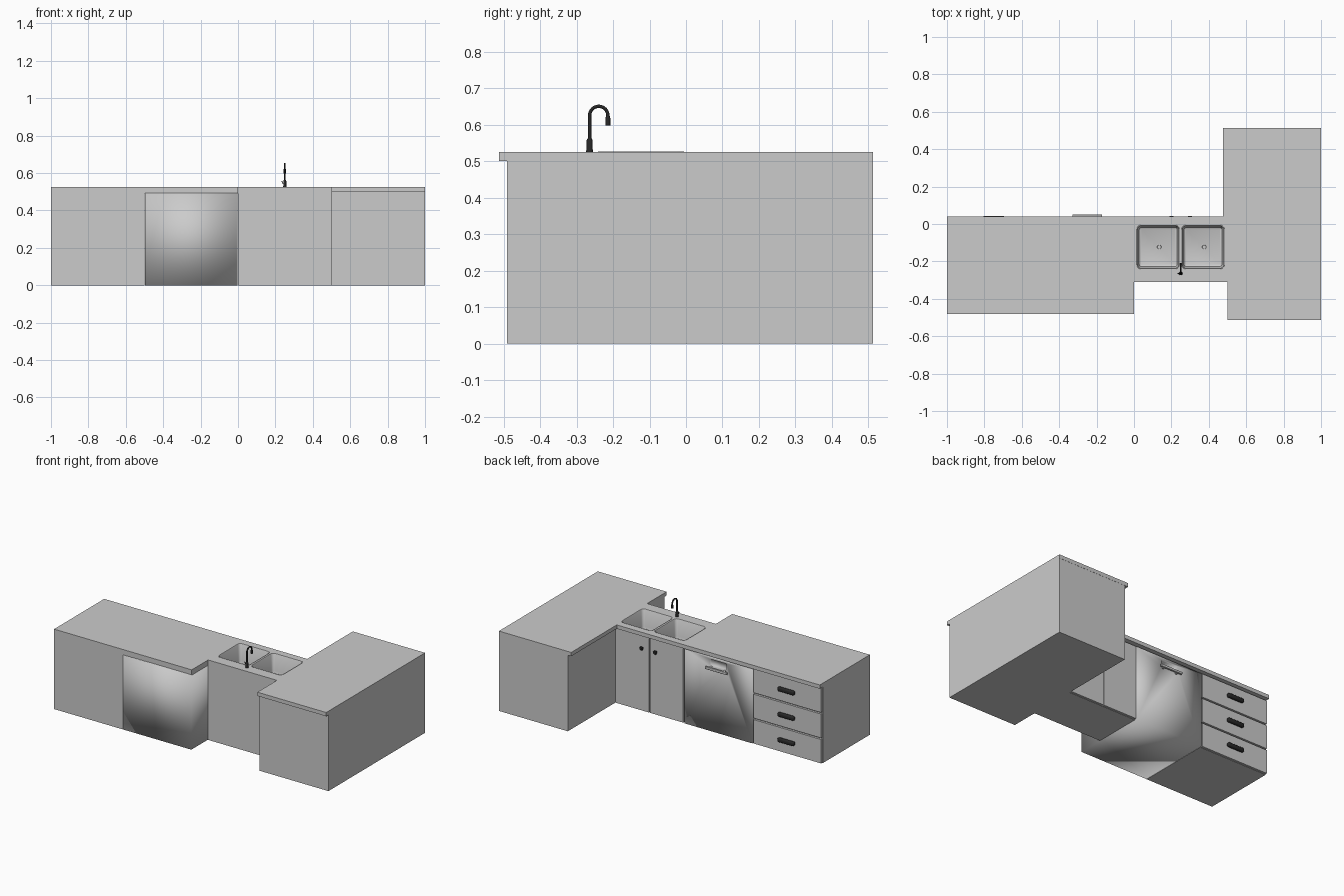
import bpy, bmesh, math
from mathutils import Vector

if "Cube" in bpy.data.objects:
    bpy.data.objects.remove(bpy.data.objects["Cube"])


def material(name, c):
    m = bpy.data.materials.new(name)
    m.diffuse_color = (*c, 1)
    m.use_nodes = True
    m.node_tree.nodes["Principled BSDF"].inputs["Base Color"].default_value = m.diffuse_color
    return m


GREY = material("cabinet grey", (0.6, 0.6, 0.6))
BLACK = material("matte black", (0.02, 0.02, 0.02))


def finish(name, bm, mat, smooth=False):
    bmesh.ops.recalc_face_normals(bm, faces=bm.faces[:])
    me = bpy.data.meshes.new(name)
    bm.to_mesh(me)
    bm.free()
    me.materials.append(mat)
    ob = bpy.data.objects.new(name, me)
    bpy.context.collection.objects.link(ob)
    if smooth:
        bpy.ops.object.select_all(action='DESELECT')
        ob.select_set(True)
        bpy.context.view_layer.objects.active = ob
        bpy.ops.object.shade_smooth_by_angle(angle=math.radians(35))
    return ob


def box_bm(x0, x1, y0, y1, z0, z1):
    bm = bmesh.new()
    bmesh.ops.create_cube(bm, size=1)
    for v in bm.verts:
        v.co = Vector((x0 if v.co.x < 0 else x1,
                       y0 if v.co.y < 0 else y1,
                       z0 if v.co.z < 0 else z1))
    return bm


def box(name, *dims, mat=GREY, bevel=0):
    bm = box_bm(*dims)
    if bevel:
        bmesh.ops.bevel(bm, geom=bm.edges[:], offset=bevel, segments=3,
                        profile=0.5, affect='EDGES')
    return finish(name, bm, mat, bevel > 0)


def loft(name, loops, mat, cap_first=True, cap_last=True):
    """Skin a list of equal-length point loops."""
    bm = bmesh.new()
    rings = [[bm.verts.new(p) for p in loop] for loop in loops]
    n = len(rings[0])
    for a, b in zip(rings, rings[1:]):
        for i in range(n):
            j = (i + 1) % n
            bm.faces.new((a[i], a[j], b[j], b[i]))
    if cap_first:
        bm.faces.new(rings[0])
    if cap_last:
        bm.faces.new(rings[-1])
    return finish(name, bm, mat, True)


def rounded(x0, x1, y0, y1, r, z, grow=0):
    x0, x1, y0, y1, r = x0 - grow, x1 + grow, y0 - grow, y1 + grow, max(r + grow, 0.004)
    pts = []
    for k, (cx, cy) in enumerate([(x1 - r, y1 - r), (x0 + r, y1 - r),
                                  (x0 + r, y0 + r), (x1 - r, y0 + r)]):
        for s in range(6):
            a = math.pi / 2 * (k + s / 5)
            pts.append((cx + r * math.cos(a), cy + r * math.sin(a), z))
    return pts


def lathe(name, centre, profile, mat, axis='Z', n=24):
    """Turn (radius, distance) pairs about Z or Y through centre."""
    c = Vector(centre)
    loops = []
    for r, h in profile:
        ring = []
        for i in range(n):
            a = 2 * math.pi * i / n
            u, w = r * math.cos(a), r * math.sin(a)
            ring.append(c + Vector((u, w, h) if axis == 'Z' else (u, h, w)))
        loops.append(ring)
    return loft(name, loops, mat)


def tube(name, pts, r, mat):
    cu = bpy.data.curves.new(name, 'CURVE')
    cu.dimensions = '3D'
    cu.bevel_depth = r
    cu.bevel_resolution = 3
    cu.use_fill_caps = True
    sp = cu.splines.new('POLY')
    sp.points.add(len(pts) - 1)
    for p, q in zip(sp.points, pts):
        p.co = (*q, 1)
    sp.use_smooth = True
    cu.materials.append(mat)
    ob = bpy.data.objects.new(name, cu)
    bpy.context.collection.objects.link(ob)
    bpy.ops.object.select_all(action='DESELECT')
    ob.select_set(True)
    bpy.context.view_layer.objects.active = ob
    bpy.ops.object.convert(target='MESH')


# Cabinet bodies
box("drawer_cabinet", -1, -0.5, -0.48, 0.008, 0, 0.5)
sink_cabinet = box("sink_cabinet", 0, 0.5, -0.31, 0.008, 0, 0.5)
box("corner_cabinet", 0.5, 1, -0.49, 0.512, 0, 0.5)

# Countertop, one slab following the stepped plan
outline = [(-1, -.48), (0, -.48), (0, -.31), (.5, -.31), (.5, -.513), (1, -.513),
           (1, .513), (.475, .513), (.475, .04), (-1, .04)]
bm = bmesh.new()
face = bm.faces.new([bm.verts.new((x, y, 0.5)) for x, y in outline])
ext = bmesh.ops.extrude_face_region(bm, geom=[face])
bmesh.ops.translate(bm, vec=(0, 0, 0.025),
                    verts=[v for v in ext['geom'] if isinstance(v, bmesh.types.BMVert)])
countertop = finish("countertop", bm, GREY)

# Double sink: openings, bowls and drains
for side, x0, x1 in (("left", 0.017, 0.241), ("right", 0.257, 0.481)):
    rect = (x0, x1, -0.238, -0.008, 0.022)
    cutter = loft(side + "_sink_cutter",
                  [rounded(*rect, z, 0.0005) for z in (0.385, 0.56)], GREY)
    cutter.hide_render = True
    cutter.display_type = 'WIRE'
    for target in (countertop, sink_cabinet):
        mod = target.modifiers.new(side + " opening", 'BOOLEAN')
        mod.operation = 'DIFFERENCE'
        mod.object = cutter
        mod.solver = 'EXACT'
    loft(side + "_sink_bowl",
         [rounded(*rect, z, g) for z, g in ((.5252, .003), (.526, .002), (.526, 0), (.522, -.003),
                                            (.415, -.007), (.402, -.011), (.397, -.02))],
         GREY, cap_first=False)
    lathe(side + "_drain", ((x0 + x1) / 2 + 0.006, -0.123, 0.397),
          [(.017, 0), (.017, .003), (.012, .003), (.010, .001)], GREY)

# Drawer fronts with black pulls
for i in range(3):
    z = i * 0.167
    box(f"drawer_front_{i + 1}", -0.997, -0.505, 0.006, 0.022, z + 0.002, z + 0.159)
    box(f"drawer_pull_{i + 1}", -0.81, -0.69, 0.02, 0.043, z + 0.068, z + 0.096,
        mat=BLACK, bevel=0.009)

# Sink cabinet doors with black knobs
for i, (x0, x1, kx) in enumerate(((0.005, 0.247, 0.2), (0.253, 0.498, 0.3))):
    box(f"cabinet_door_{i + 1}", x0, x1, 0.006, 0.022, 0.002, 0.49)
    lathe(f"door_knob_{i + 1}", (kx, 0.02, 0.415),
          [(.006, 0), (.006, .009), (.012, .013), (.013, .018), (.009, .023)],
          BLACK, axis='Y', n=20)

# Dishwasher: softly shaded body with a shallow handle pocket
bm = box_bm(-0.498, -0.003, -0.48, 0.022, 0, 0.492)
front = max(bm.faces, key=lambda f: f.calc_center_median().y)
bmesh.ops.inset_region(bm, faces=[front], thickness=0.1)
for v in front.verts:
    v.co.x = -0.31 if v.co.x < -0.25 else -0.19
    v.co.z = 0.425 if v.co.z < 0.25 else 0.472
bmesh.ops.inset_region(bm, faces=[front], thickness=0.004, depth=-0.012)
dishwasher = finish("dishwasher", bm, GREY)
for p in dishwasher.data.polygons:
    p.use_smooth = True
box("dishwasher_top_filler", -0.5, 0, -0.48, 0.008, 0.49, 0.5)

# Dishwasher handle bar on two posts
box("dishwasher_handle", -0.33, -0.17, 0.036, 0.05, 0.412, 0.428, bevel=0.004)
for side, x in (("left", -0.3), ("right", -0.2)):
    box(side + "_handle_post", x - 0.006, x + 0.006, 0.015, 0.04, 0.414, 0.426)

# Gooseneck faucet
fx, fy = 0.25, -0.264
lathe("faucet_base", (fx, fy, 0.525),
      [(.0095, 0), (.0095, .004), (.008, .007), (.008, .032), (.0055, .037)], BLACK)
arc = [(fx, fy + 0.025 - 0.025 * math.cos(math.pi * i / 16),
        0.625 + 0.025 * math.sin(math.pi * i / 16)) for i in range(17)]
tube("faucet_neck", [(fx, fy, 0.55)] + arc + [(fx, fy + 0.05, 0.605)], 0.0048, BLACK)
lathe("faucet_spout", (fx, fy + 0.05, 0.598),
      [(.0065, 0), (.0065, .02), (.005, .025)], BLACK)
tube("faucet_lever", [(fx, fy, 0.543), (fx - 0.012, fy, 0.546), (fx - 0.016, fy, 0.558)],
     0.0025, BLACK)
